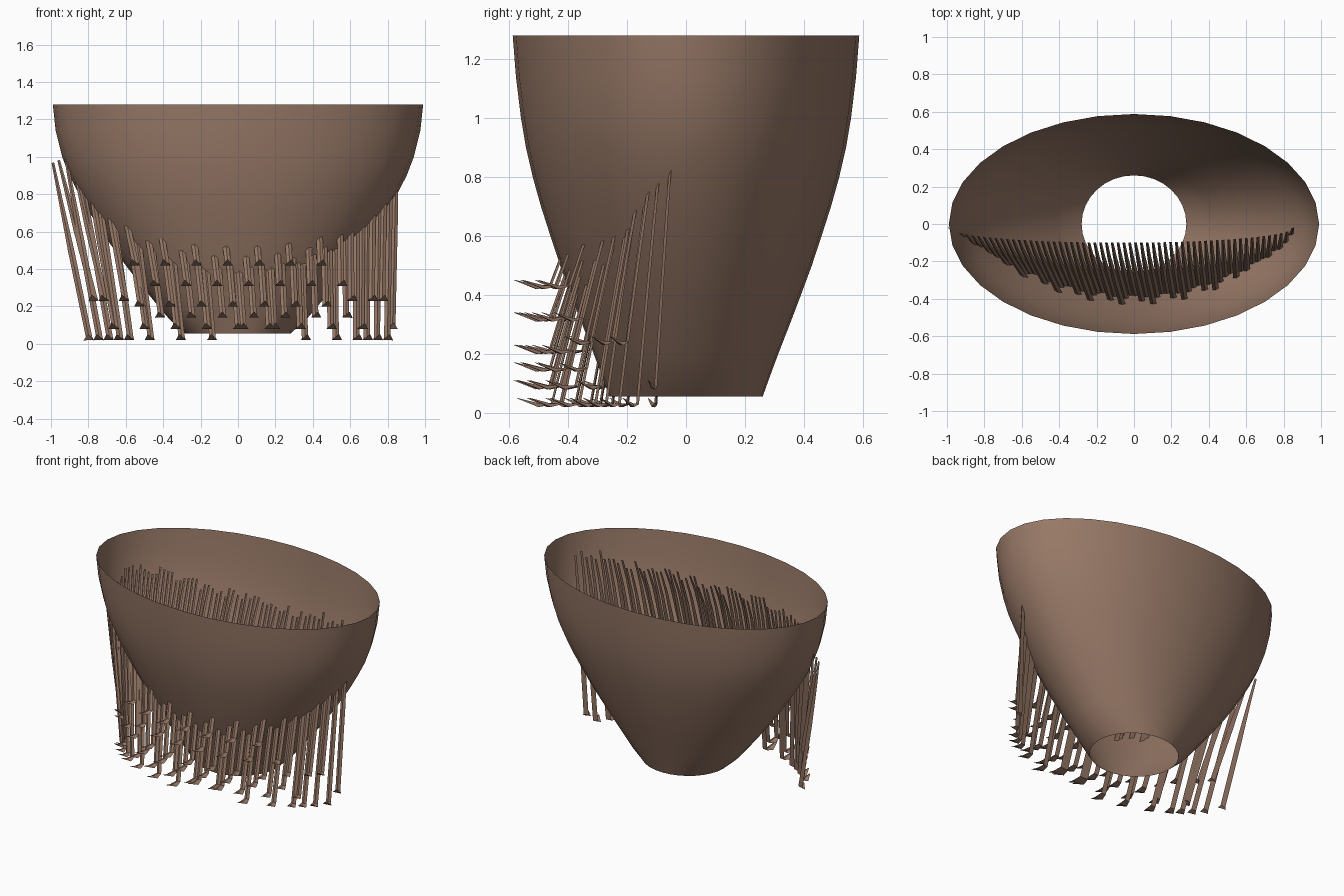
import bpy, bmesh, math, random
from mathutils import Vector

if "Cube" in bpy.data.objects:
    bpy.data.objects.remove(bpy.data.objects["Cube"])

random.seed(4)

def material(name, col):
    m = bpy.data.materials.new(name)
    m.diffuse_color = (*col, 1)
    m.use_nodes = True
    m.node_tree.nodes["Principled BSDF"].inputs["Base Color"].default_value = m.diffuse_color
    return m

def finish(bm, name, mat):
    me = bpy.data.meshes.new(name)
    bm.to_mesh(me)
    bm.free()
    ob = bpy.data.objects.new(name, me)
    bpy.context.collection.objects.link(ob)
    me.materials.append(mat)
    return ob

brown = material("brown", (0.31, 0.19, 0.135))

# open oval shell: (z, x radius, y radius)
profile = [(0.055, 0.28, 0.26), (0.13, 0.365, 0.287), (0.2, 0.425, 0.313),
           (0.3, 0.507, 0.352), (0.4, 0.585, 0.39), (0.5, 0.66, 0.427),
           (0.6, 0.728, 0.46), (0.7, 0.793, 0.492), (0.8, 0.85, 0.52),
           (0.9, 0.902, 0.543), (1.0, 0.94, 0.56), (1.14, 0.975, 0.577),
           (1.28, 0.99, 0.588)]
N = 32
bm = bmesh.new()
rings = [[bm.verts.new((rx * math.cos(2 * math.pi * i / N),
                        ry * math.sin(2 * math.pi * i / N), z)) for i in range(N)]
         for z, rx, ry in profile]
for a, b in zip(rings, rings[1:]):
    for i in range(N):
        j = (i + 1) % N
        bm.faces.new((a[i], a[j], b[j], b[i])).smooth = True
finish(bm, "shell", brown)

# one flat, tapered three-sided strand along a path
def strand(bm, pts, widths, side):
    loops = []
    for k, (p, w) in enumerate(zip(pts, widths)):
        t = (pts[min(k + 1, len(pts) - 1)] - pts[max(k - 1, 0)]).normalized()
        s = (side - t * side.dot(t)).normalized()
        n = t.cross(s)
        loops.append([bm.verts.new(p + s * w), bm.verts.new(p - s * w),
                      bm.verts.new(p + n * w * 0.45)])
    for a, b in zip(loops, loops[1:]):
        for i in range(3):
            j = (i + 1) % 3
            bm.faces.new((a[i], a[j], b[j], b[i]))
    bm.faces.new(loops[0])
    bm.faces.new(loops[-1][::-1])

# fringe: strands start inside the shell, pass through its front and flick outward
bm = bmesh.new()
COUNT = 60
levels = [0.04, 0.33, 0.16, 0.44, 0.22, 0.10]
for i in range(COUNT):
    u = -1 + 2 * i / (COUNT - 1)
    c = math.sqrt(max(0.0, 1 - u * u))
    level = levels[i % 6]
    if abs(u) > 0.7:
        level = min(level, 0.25) if i % 2 else 0.04
    if -0.05 < u < 0.3:
        level = max(level, 0.1)
    top = Vector((-0.07 + 0.92 * u, -0.02 - 0.08 * c,
                  1.0 + 0.23 * min(1, (u + 1) * 3) + random.uniform(-0.05, 0.03)))
    bend = Vector((0.015 + 0.81 * u, -0.10 - 0.36 * c ** 1.3, level - 0.01))
    out = Vector((0.25 * u, -1, 0)).normalized()
    flick = 0.03 + 0.095 * c
    pts, widths = [], []
    for k in range(7):
        t = k / 6
        p = top.lerp(bend, t)
        p.y = top.y + (bend.y - top.y) * t ** 0.85
        pts.append(p)
        widths.append(0.007 + 0.010 * min(1, t * 2))
    pts += [bend + out * flick * 0.4 + Vector((0, 0, -0.01)),
            bend + out * flick + Vector((0, 0, 0.02))]
    widths += [0.028, 0.003]
    strand(bm, pts, widths, Vector((1, 0.15 * u, 0)))
bmesh.ops.recalc_face_normals(bm, faces=bm.faces)
finish(bm, "fringe_strands", brown)
